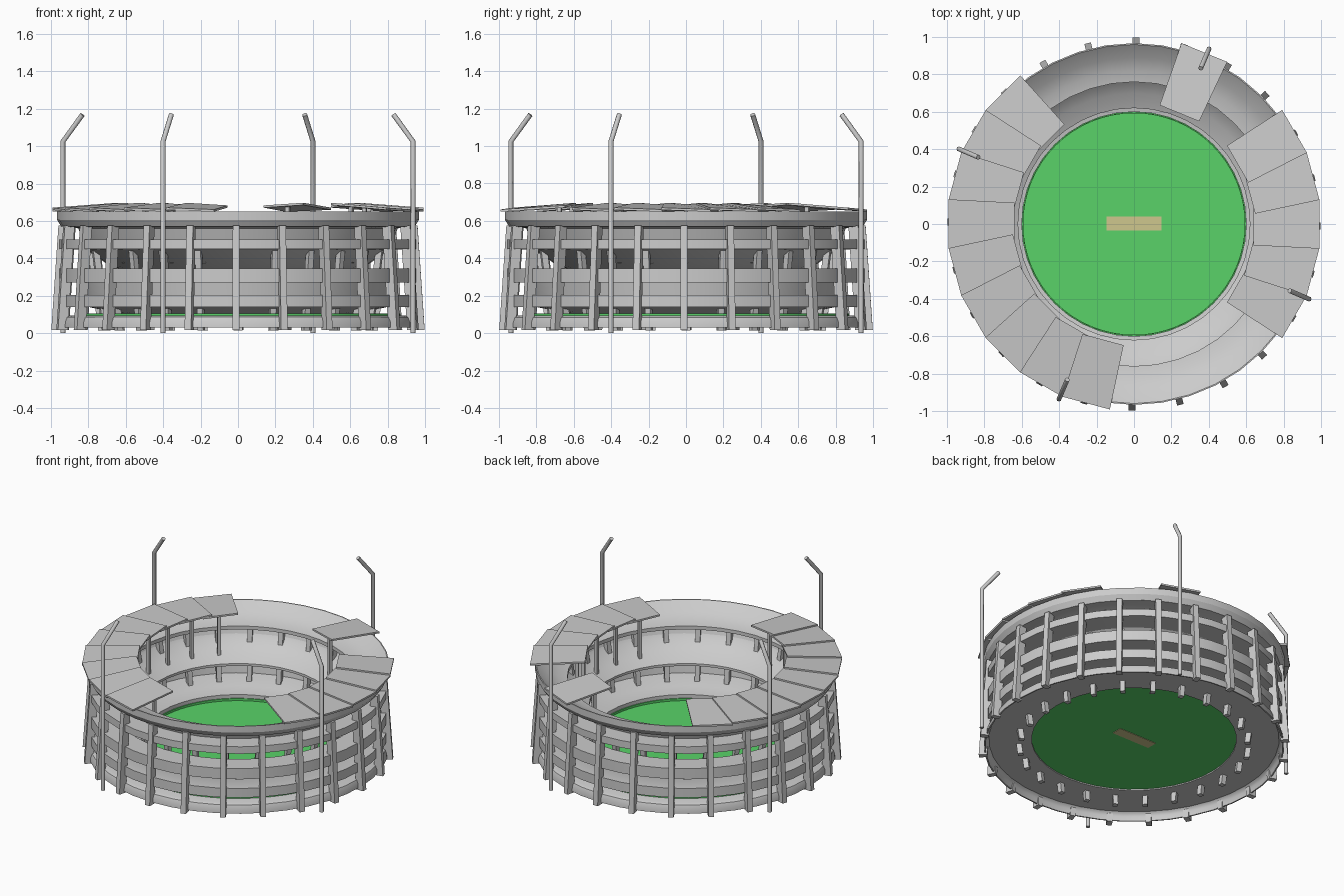
import bpy, bmesh, math
from mathutils import Vector

if "Cube" in bpy.data.objects:
    bpy.data.objects.remove(bpy.data.objects["Cube"])


def material(name, rgb):
    m = bpy.data.materials.new(name)
    m.diffuse_color = (*rgb, 1)
    m.use_nodes = True
    m.node_tree.nodes["Principled BSDF"].inputs["Base Color"].default_value = m.diffuse_color
    return m


def finish(name, bm, mat=None, smooth=False):
    bmesh.ops.recalc_face_normals(bm, faces=bm.faces[:])
    me = bpy.data.meshes.new(name)
    bm.to_mesh(me)
    bm.free()
    ob = bpy.data.objects.new(name, me)
    bpy.context.collection.objects.link(ob)
    if mat:
        me.materials.append(mat)
    if smooth:
        bpy.ops.object.select_all(action='DESELECT')
        bpy.context.view_layer.objects.active = ob
        ob.select_set(True)
        bpy.ops.object.shade_smooth_by_angle(angle=math.radians(30))
    return ob


def polar(r, deg, z):
    a = math.radians(deg)
    return Vector((r * math.cos(a), r * math.sin(a), z))


def lathe(name, profile, segs=40, mat=None):
    """Revolve a closed (radius, height) profile into a ring."""
    bm = bmesh.new()
    rings = [[bm.verts.new(polar(r, 360 * i / segs, z)) for r, z in profile]
             for i in range(segs)]
    n = len(profile)
    for i in range(segs):
        a, b = rings[i], rings[(i + 1) % segs]
        for j in range(n):
            k = (j + 1) % n
            bm.faces.new((a[j], b[j], b[k], a[k]))
    return finish(name, bm, mat, True)


def hexa(bm, bottom, top):
    """Six-sided solid between two quads."""
    b = [bm.verts.new(p) for p in bottom]
    t = [bm.verts.new(p) for p in top]
    bm.faces.new(b)
    bm.faces.new(t)
    for i in range(4):
        j = (i + 1) % 4
        bm.faces.new((b[i], b[j], t[j], t[i]))


def column(bm, deg, r0, z0, r1, z1, depth, width):
    """Leaning rectangular column; r is its centre radius at each end."""
    tan = polar(1, deg + 90, 0) * width / 2

    def quad(r, z):
        i, o = polar(r - depth / 2, deg, z), polar(r + depth / 2, deg, z)
        return [i - tan, o - tan, o + tan, i + tan]
    hexa(bm, quad(r0, z0), quad(r1, z1))


green = material("grass", (0.1, 0.65, 0.14))
clay = material("clay", (0.62, 0.57, 0.27))

# Playing field (runs under the stands), boundary fence and pitch
bm = bmesh.new()
bmesh.ops.create_cone(bm, cap_ends=True, segments=64, radius1=0.87, radius2=0.87, depth=0.01)
bmesh.ops.translate(bm, verts=bm.verts[:], vec=(0, 0, 0.1))
finish("field", bm, green, True)
lathe("boundary_fence", [(0.592, 0.1), (0.592, 0.12), (0.598, 0.12), (0.598, 0.1)], 64, green)
bm = bmesh.new()
hexa(bm, *[[(-0.148, -0.035, z), (0.148, -0.035, z), (0.148, 0.04, z), (-0.148, 0.04, z)]
           for z in (0.092, 0.109)])
finish("pitch", bm, clay)

# Base sheet with a rounded skirt hanging from its rim
lathe("base", [(0.656, 0.094), (0.93, 0.094), (0.95, 0.085), (0.96, 0.06), (0.962, 0.03),
               (0.953, 0.03), (0.95, 0.06), (0.942, 0.077), (0.93, 0.086), (0.656, 0.086)])

# Seating tiers with back walls, and the walkway deck
lathe("lower_tier", [(0.60, 0.145), (0.70, 0.16), (0.80, 0.205), (0.955, 0.205),
                     (0.955, 0.14), (0.80, 0.14), (0.61, 0.10), (0.60, 0.10)])
lathe("lower_back_wall", [(0.80, 0.2), (0.82, 0.33), (0.835, 0.33), (0.815, 0.2)])
lathe("walkway_deck", [(0.81, 0.345), (0.955, 0.345), (0.955, 0.27), (0.81, 0.27)])
lathe("middle_tier", [(0.62, 0.355), (0.70, 0.39), (0.80, 0.46), (0.82, 0.5), (0.955, 0.5),
                      (0.955, 0.45), (0.81, 0.445), (0.70, 0.37), (0.62, 0.338)])
lathe("middle_back_wall", [(0.81, 0.48), (0.84, 0.565), (0.855, 0.565), (0.825, 0.48)])
lathe("upper_tier", [(0.76, 0.555), (0.82, 0.565), (0.89, 0.595), (0.96, 0.65),
                     (0.967, 0.65), (0.967, 0.605), (0.945, 0.57), (0.85, 0.56), (0.76, 0.53)])

# Outer leaning columns and inner columns
bm = bmesh.new()
for i in range(24):
    column(bm, 15 * i - 0.6, 0.971, 0.018, 0.933, 0.575, 0.054, 0.036)
finish("outer_columns", bm)
bm = bmesh.new()
for i in range(24):
    column(bm, 15 * i - 0.6, 0.73, 0.015, 0.80, 0.555, 0.035, 0.032)
finish("inner_columns", bm)

# Overlapping roof panels and the posts below their inner edge
panel_angles = [67.7] + [135 + 15 * i for i in range(9)] + [-30 + 15 * i for i in range(5)]
roof, posts = bmesh.new(), bmesh.new()
for deg in panel_angles:
    rad, tan = polar(1, deg, 0), polar(1, deg + 90, 0)
    low = [rad * r + tan * w + Vector((0, 0, z)) for r, w, z in
           ((0.64, -0.114, 0.685), (0.991, -0.132, 0.659),
            (0.991, 0.132, 0.649), (0.64, 0.114, 0.671))]
    hexa(roof, low, [p + Vector((0, 0, 0.012)) for p in low])
    column(posts, deg, 0.70, 0.375, 0.70, 0.678, 0.022, 0.022)
finish("roof_panels", roof)
finish("roof_posts", posts)

# Floodlight masts with bent tops
for i in range(4):
    deg = 66.8 + 90 * i
    cu = bpy.data.curves.new("floodlight_mast", 'CURVE')
    cu.dimensions = '3D'
    cu.bevel_depth = 0.0135
    cu.bevel_resolution = 2
    cu.use_fill_caps = True
    sp = cu.splines.new('POLY')
    sp.points.add(2)
    for p, (r, z) in zip(sp.points, ((1.018, 0), (1.018, 1.025), (0.905, 1.168))):
        p.co = (*polar(r, deg, z), 1)
    ob = bpy.data.objects.new("floodlight_mast", cu)
    bpy.context.collection.objects.link(ob)
